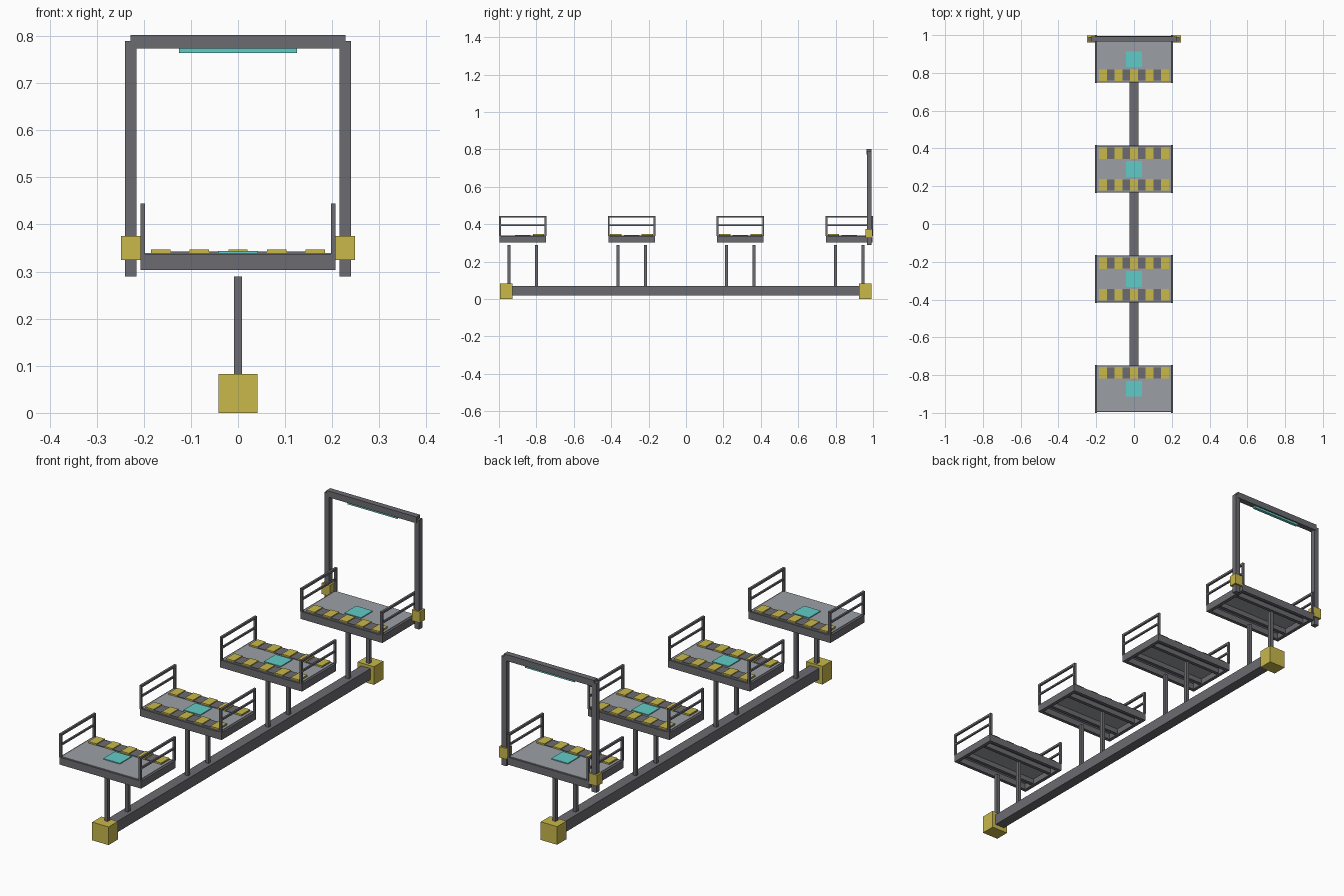
import bpy
import bmesh
from mathutils import Matrix, Vector

cube = bpy.data.objects.get("Cube")
if cube:
    bpy.data.objects.remove(cube, do_unlink=True)


def material(name, r, g, b):
    m = bpy.data.materials.new(name)
    m.use_nodes = True
    m.diffuse_color = (r, g, b, 1)
    node = next(n for n in m.node_tree.nodes if n.type == 'BSDF_PRINCIPLED')
    node.inputs["Base Color"].default_value = (r, g, b, 1)
    return m


STEEL = material("dark steel", 0.15, 0.15, 0.165)
DECK = material("deck grey", 0.33, 0.35, 0.38)
YELLOW = material("safety yellow", 0.58, 0.48, 0.07)
CYAN = material("cyan light", 0.12, 0.6, 0.57)


def boxes(name, mat, items):
    """One object made of boxes, each given as centre and size."""
    bm = bmesh.new()
    for centre, size in items:
        bmesh.ops.create_cube(bm, size=1, matrix=Matrix.Translation(centre)
                              @ Matrix.Diagonal(Vector((*size, 1))))
    mesh = bpy.data.meshes.new(name)
    bm.to_mesh(mesh)
    bm.free()
    mesh.materials.append(mat)
    ob = bpy.data.objects.new(name, mesh)
    bpy.context.collection.objects.link(ob)
    return ob


SIDES = (-1, 1)


def platform(label, y, stripe_sides):
    # Support posts
    boxes(label + "_posts", STEEL,
          [((0, y + s * 0.074, 0.175), (0.016, 0.016, 0.23)) for s in SIDES])
    # Open frame with joists underneath
    frame = [((0, y + s * 0.116, 0.32), (0.414, 0.016, 0.034)) for s in SIDES]
    frame += [((s * 0.199, y, 0.32), (0.016, 0.217, 0.034)) for s in SIDES]
    frame += [((0, y + s * 0.06, 0.32), (0.384, 0.016, 0.025)) for s in SIDES]
    boxes(label + "_frame", STEEL, frame)
    # Deck plate and its light panel
    boxes(label + "_deck", DECK, [((0, y, 0.335), (0.394, 0.236, 0.009))])
    boxes(label + "_light_panel", CYAN, [((0, y, 0.341), (0.084, 0.084, 0.005))])
    # Hazard strips: dark base with five raised yellow blocks
    for s in stripe_sides:
        sy = y + s * 0.084
        boxes(label + "_hazard_base", STEEL, [((0, sy, 0.34), (0.37, 0.06, 0.005))])
        boxes(label + "_hazard_blocks", YELLOW,
              [((i * 0.082, sy, 0.3425), (0.041, 0.061, 0.008)) for i in range(-2, 3)])
    # Side railings
    rails = []
    for s in SIDES:
        x = s * 0.202
        rails += [((x, y, 0.44), (0.01, 0.254, 0.01)),
                  ((x, y, 0.393), (0.008, 0.24, 0.008))]
        rails += [((x, y + e * 0.122, 0.387), (0.01, 0.01, 0.1)) for e in SIDES]
    boxes(label + "_railings", STEEL, rails)


# Ground beam and end caps
boxes("ground_beam", STEEL, [((0, -0.002, 0.045), (0.048, 1.98, 0.05))])
boxes("beam_end_caps", YELLOW,
      [((0, s * 0.96 - 0.002, 0.0415), (0.083, 0.067, 0.083)) for s in SIDES])

# Four platforms in a row
for label, y, sides in (("front_platform", -0.8725, (1,)),
                        ("second_platform", -0.2908, SIDES),
                        ("third_platform", 0.2908, SIDES),
                        ("back_platform", 0.8725, (-1,))):
    platform(label, y, sides)

# Gate at the back
GATE_Y = 0.979
boxes("gate_posts", STEEL,
      [((s * 0.228, GATE_Y, 0.54), (0.024, 0.023, 0.5)) for s in SIDES])
boxes("gate_beam", STEEL, [((0, GATE_Y, 0.788), (0.456, 0.027, 0.029))])
boxes("gate_clamps", YELLOW,
      [((s * 0.228, GATE_Y, 0.35), (0.041, 0.037, 0.05)) for s in SIDES])
boxes("gate_light", CYAN, [((0, GATE_Y, 0.769), (0.25, 0.014, 0.01))])
